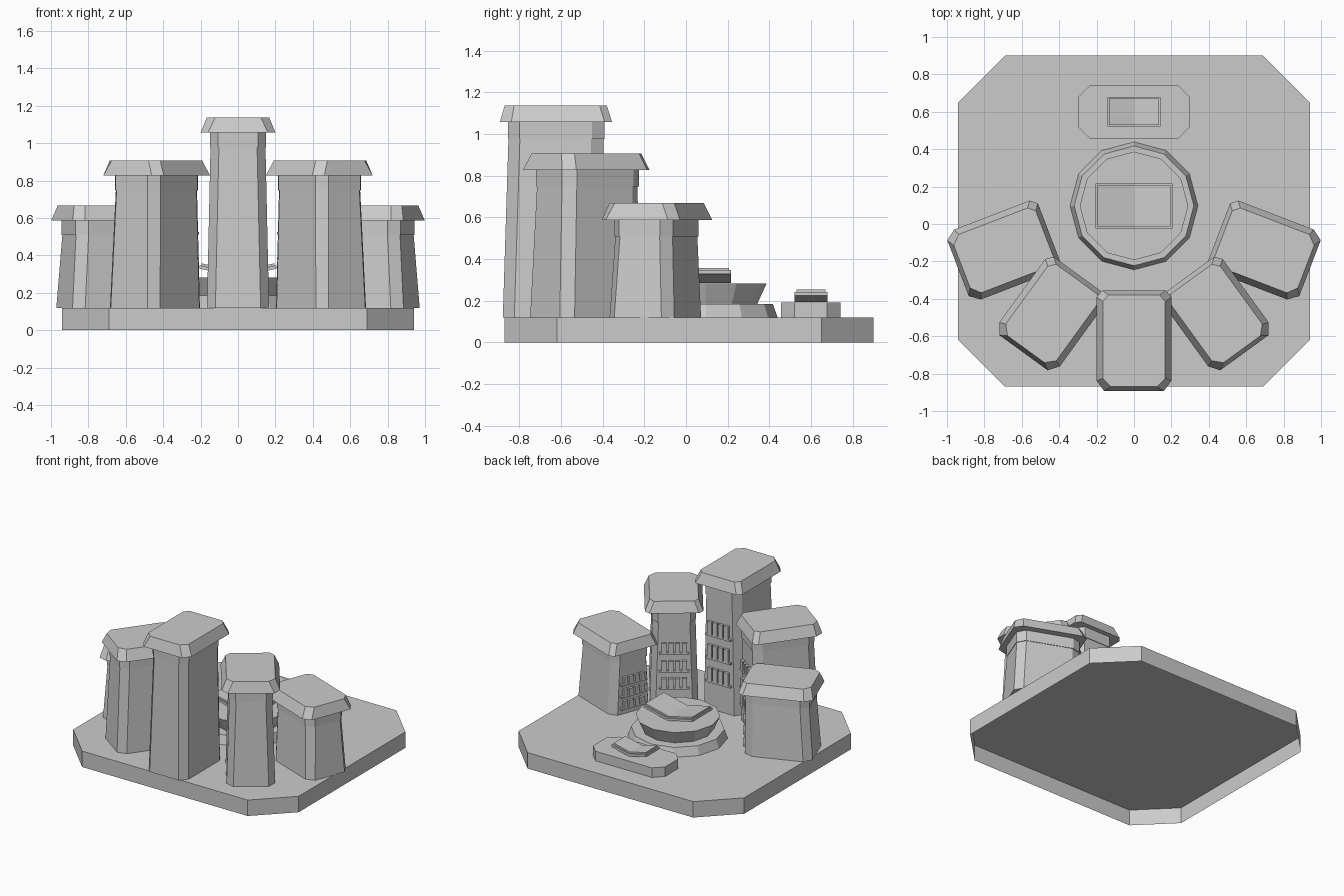
import bpy, bmesh, math
from mathutils import Matrix

cube = bpy.data.objects.get("Cube")
if cube:
    bpy.data.objects.remove(cube, do_unlink=True)

stone = bpy.data.materials.new("grey stone")
stone.use_nodes = True
GREY = (0.6, 0.6, 0.6, 1)
stone.diffuse_color = GREY
stone.node_tree.nodes["Principled BSDF"].inputs["Base Color"].default_value = GREY


def finish(name, bm, matrix=Matrix()):
    mesh = bpy.data.meshes.new(name)
    bm.to_mesh(mesh)
    bm.free()
    mesh.materials.append(stone)
    obj = bpy.data.objects.new(name, mesh)
    obj.matrix_world = matrix
    bpy.context.collection.objects.link(obj)
    return obj


def loft(name, sections, matrix=Matrix(), bottom=True):
    """Skin a stack of counter-clockwise (outline, z) sections."""
    bm = bmesh.new()
    rings = [[bm.verts.new((x, y, z)) for x, y in pts] for pts, z in sections]
    n = len(rings[0])
    for low, high in zip(rings, rings[1:]):
        for i in range(n):
            j = (i + 1) % n
            bm.faces.new((low[i], low[j], high[j], high[i]))
    if bottom:
        bm.faces.new(rings[0][::-1])
    bm.faces.new(rings[-1])
    return finish(name, bm, matrix)


def octagon(hx, y0, y1, front, back):
    """Rectangle with cut corners; front and back are (x, y) cut sizes."""
    half = [(hx - front[0], y0), (hx, y0 + front[1]),
            (hx, y1 - back[1]), (hx - back[0], y1)]
    return half + [(-x, y) for x, y in reversed(half)]


def polygon(radius, sides=12):
    return [(radius * math.cos(math.tau * i / sides),
             radius * math.sin(math.tau * i / sides)) for i in range(sides)]


def add_box(bm, center, size):
    m = Matrix.Translation(center) @ Matrix.Diagonal((*size, 1))
    bmesh.ops.create_cube(bm, size=1, matrix=m)


# Base: a hollow shell, open underneath
FLOOR = 0.12
slab = octagon(0.94, -0.87, 0.90, (0.25, 0.25), (0.25, 0.25))
loft("base", [(slab, 0), (slab, FLOOR)], bottom=False)

WALL = 0.23  # inner wall of every tower


# Towers: local -y points outward, shelves are on the inner +y face.
# front and back are how far the cap reaches outward and inward.
def tower(label, degrees, top, front, back, shelf_heights):
    m = (Matrix.Translation((0, 0.125, 0))
         @ Matrix.Rotation(math.radians(degrees), 4, 'Z')
         @ Matrix.Translation((0, -0.745, 0)))
    eave, band = top - 0.08, top - 0.16
    cut, inner = (0.045, 0.055), (0.04, 0.06)
    foot = octagon(0.166, 0.014 - front, WALL - 0.005, cut, inner)
    neck = octagon(0.147, 0.041 - front, WALL - 0.005, cut, inner)
    collar = octagon(0.151, 0.038 - front, WALL, cut, inner)
    loft(label + "_body", [(foot, FLOOR), (neck, band),
                           (collar, band), (collar, eave)], m)
    loft(label + "_cap", [
        (octagon(0.20, -front, back, (0.04, 0.055), (0.03, 0.035)), eave),
        (octagon(0.167, 0.023 - front, back - 0.025,
                 (0.045, 0.045), (0.03, 0.035)), top)], m)
    # Shelves with a row of upright blocks on each
    bm = bmesh.new()
    tall = (shelf_heights[1] - shelf_heights[0]) * 0.55
    for z in shelf_heights:
        add_box(bm, (0, WALL, z - 0.006), (0.21, 0.03, 0.012))
        for i in range(4):
            add_box(bm, ((i - 1.5) * 0.046, WALL, z + tall / 2),
                    (0.034, 0.03, tall))
    finish(label + "_shelves", bm, m)


tower("center_tower", 0, 1.137, 0.273, 0.265, (0.34, 0.515, 0.69))
for side, sign in (("left", 1), ("right", -1)):
    tower(side + "_middle_tower", sign * 36, 0.907, 0.26, 0.25,
          (0.26, 0.39, 0.525))
    tower(side + "_outer_tower", sign * 69, 0.668, 0.263, 0.26,
          (0.17, 0.26, 0.35))

# Round dais: stepped base and flared drum
dais = Matrix.Translation((0, 0.097, 0))
loft("dais_step", [(polygon(0.342), FLOOR), (polygon(0.32), 0.185)], dais)
loft("dais_drum", [(polygon(0.245), 0.185), (polygon(0.29), 0.283)], dais)

# Small plinth
plinth = octagon(0.30, 0.456, 0.742, (0.065, 0.065), (0.065, 0.065))
loft("plinth", [(plinth, FLOOR), (plinth, 0.192)], bottom=False)


# Open books: shallow V covers with thin pages laid inside
def v_slab(name, hx, hy, rise, z, thick, y):
    bm = bmesh.new()
    profile = [(-hx, z + rise), (0, z), (hx, z + rise),
               (hx, z + rise + thick), (0, z + thick),
               (-hx, z + rise + thick)]
    ends = [[bm.verts.new((x, y + s * hy, h)) for x, h in profile]
            for s in (-1, 1)]
    for ring in ends:
        bm.faces.new((ring[0], ring[1], ring[4], ring[5]))
        bm.faces.new((ring[1], ring[2], ring[3], ring[4]))
    for i in range(6):
        j = (i + 1) % 6
        bm.faces.new((ends[0][i], ends[0][j], ends[1][j], ends[1][i]))
    bmesh.ops.recalc_face_normals(bm, faces=bm.faces)
    finish(name, bm)


def book(name, hx, hy, rise, z, y):
    v_slab(name + "_cover", hx, hy, rise, z, 0.018, y)
    v_slab(name + "_pages", hx - 0.01, hy - 0.01, rise, z + 0.017, 0.012, y)


book("large_book", 0.205, 0.12, 0.045, 0.284, 0.096)
book("small_book", 0.143, 0.08, 0.031, 0.193, 0.6)
